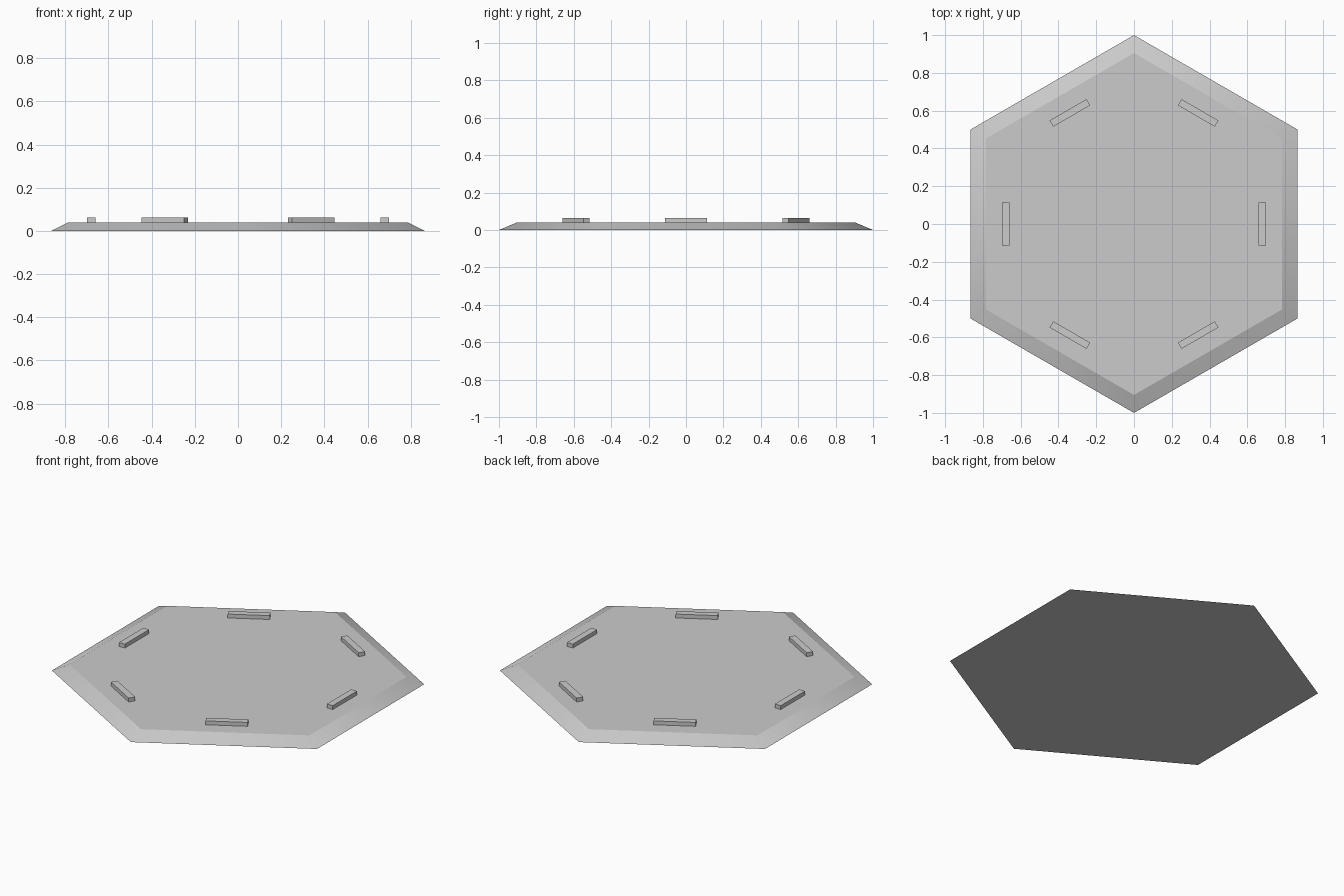
import bpy
import bmesh
from math import cos, sin, pi

if "Cube" in bpy.data.objects:
    bpy.data.objects.remove(bpy.data.objects["Cube"])

BASE_H, BAR_TOP = 0.04, 0.063


def finish(name, bm):
    mesh = bpy.data.meshes.new(name)
    bm.to_mesh(mesh)
    bm.free()
    obj = bpy.data.objects.new(name, mesh)
    bpy.context.collection.objects.link(obj)
    return obj


# Hexagonal plate with sloped rim: flat caps, rim shaded smoothly around
bm = bmesh.new()
bmesh.ops.create_cone(bm, cap_ends=True, segments=6, radius1=1.0, radius2=0.905, depth=BASE_H)
bmesh.ops.translate(bm, verts=bm.verts, vec=(0, 0, BASE_H / 2))
bm.normal_update()
for f in bm.faces:
    f.smooth = len(f.verts) == 4
for e in bm.edges:
    e.smooth = all(f.smooth for f in e.link_faces)
finish("hex_plate", bm)

# Six raised bars, one parallel to each side
for i in range(6):
    a = i * pi / 3
    bm = bmesh.new()
    bmesh.ops.create_cube(bm, size=1)
    bmesh.ops.scale(bm, verts=bm.verts, vec=(0.038, 0.226, BAR_TOP - BASE_H))
    bar = finish(f"raised_bar_{i + 1}", bm)
    bar.location = (0.679 * cos(a), 0.679 * sin(a), (BASE_H + BAR_TOP) / 2)
    bar.rotation_euler.z = a
